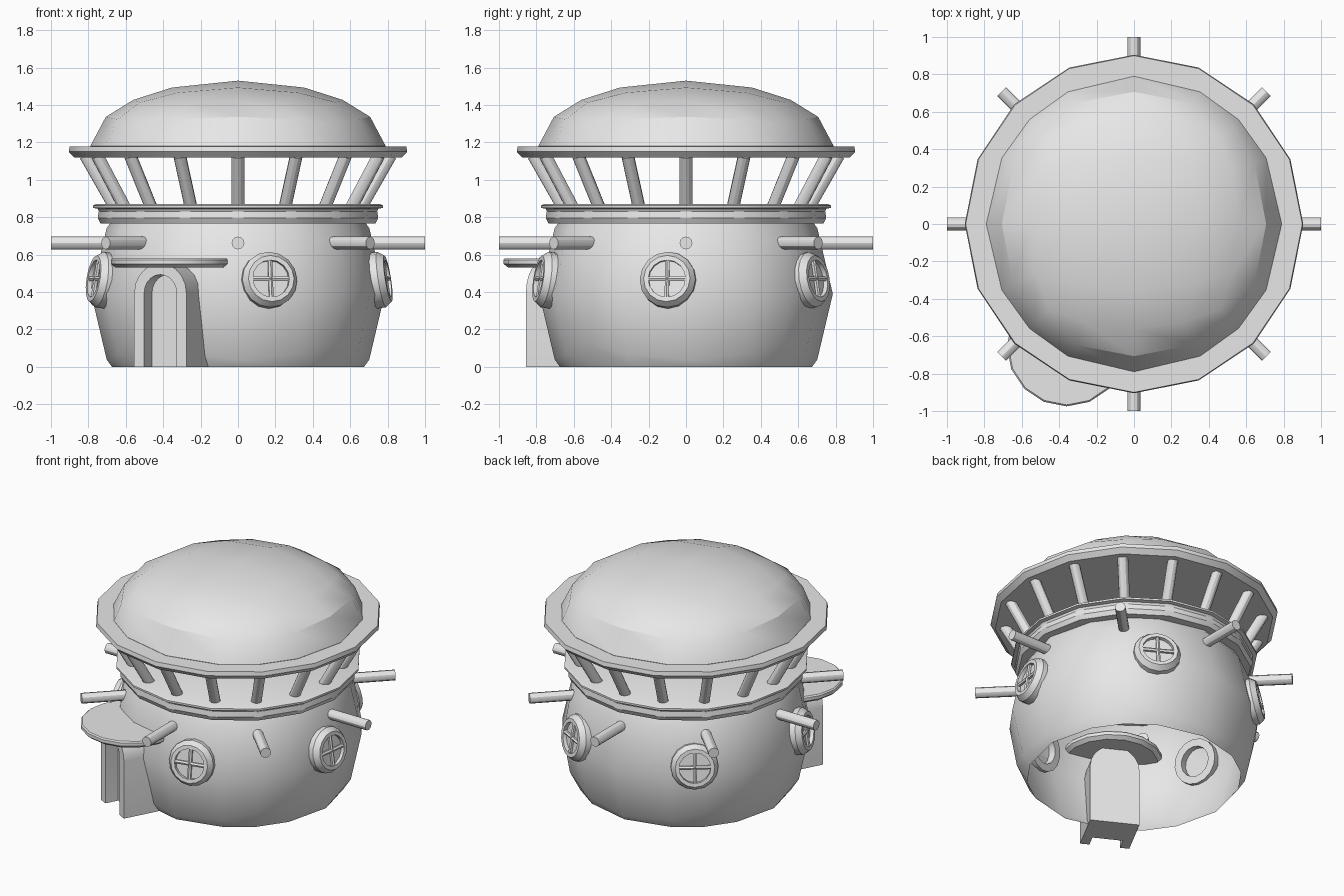
import bpy, bmesh
from math import sin, cos, pi, radians
from mathutils import Matrix, Vector

cube = bpy.data.objects.get("Cube")
if cube:
    bpy.data.objects.remove(cube, do_unlink=True)

GREY = (0.8, 0.8, 0.8, 1)
mat = bpy.data.materials.new("plain_grey")
mat.use_nodes = True
mat.diffuse_color = GREY
mat.node_tree.nodes["Principled BSDF"].inputs["Base Color"].default_value = GREY


def add(name, bm, matrix=Matrix()):
    """Turn a bmesh into a smooth-by-angle object."""
    me = bpy.data.meshes.new(name)
    bm.to_mesh(me)
    bm.free()
    me.materials.append(mat)
    ob = bpy.data.objects.new(name, me)
    bpy.context.collection.objects.link(ob)
    ob.matrix_world = matrix
    bpy.ops.object.select_all(action='DESELECT')
    ob.select_set(True)
    bpy.context.view_layer.objects.active = ob
    bpy.ops.object.shade_smooth_by_angle(angle=radians(30))
    return ob


def lathe(name, profile, matrix=Matrix(), sides=16, closed=False):
    """Spin (radius, z) points round the z axis."""
    bm = bmesh.new()
    rings = [[bm.verts.new((r * cos(2 * pi * i / sides), r * sin(2 * pi * i / sides), z))
              for i in range(sides)] for r, z in profile]
    pairs = list(zip(rings, rings[1:]))
    if closed:
        pairs.append((rings[-1], rings[0]))
    else:
        bm.faces.new(rings[0])
        bm.faces.new(rings[-1])
    for a, b in pairs:
        for i in range(sides):
            j = (i + 1) % sides
            bm.faces.new((a[i], a[j], b[j], b[i]))
    bmesh.ops.recalc_face_normals(bm, faces=bm.faces)
    return add(name, bm, matrix)


def rod(name, a, b, radius, sides=12, matrix=Matrix()):
    a, b = Vector(a), Vector(b)
    bm = bmesh.new()
    bmesh.ops.create_cone(bm, cap_ends=True, segments=sides, radius1=radius, radius2=radius,
                          depth=(b - a).length)
    turn = (b - a).to_track_quat('Z', 'Y').to_matrix().to_4x4()
    return add(name, bm, matrix @ Matrix.Translation((a + b) / 2) @ turn)


def rounded_cube(name, radius, squash, centre_z, low, high):
    """Ball made from a gridded cube, trimmed to a height range."""
    bm = bmesh.new()
    bmesh.ops.create_cube(bm, size=2)
    bmesh.ops.subdivide_edges(bm, edges=bm.edges[:], cuts=3, use_grid_fill=True)
    for v in bm.verts:
        v.co = v.co.normalized() * radius
        v.co.z = v.co.z * squash + centre_z
    for z, up in ((low, -1), (high, 1)):
        bmesh.ops.bisect_plane(bm, geom=bm.verts[:] + bm.edges[:] + bm.faces[:],
                               plane_co=(0, 0, z), plane_no=(0, 0, up), clear_outer=True)
    return add(name, bm)


def polar(r, degrees, z):
    a = radians(degrees)
    return Vector((r * cos(a), r * sin(a), z))


def facing(degrees, r, z, tilt=0):
    """Frame with local z pointing outward and local y up."""
    n = polar(cos(radians(tilt)), degrees, sin(radians(tilt)))
    return Matrix.Translation(polar(r, degrees, z)) @ n.to_track_quat('Z', 'Y').to_matrix().to_4x4()


def arch(half, spring, steps=10):
    """Outline from the lower right, over the top, to the lower left."""
    curve = [(half * cos(pi * i / steps), spring + half * sin(pi * i / steps))
             for i in range(steps + 1)]
    return [(half, 0)] + curve + [(-half, 0)]


def prism(name, outline, depth, matrix):
    bm = bmesh.new()
    face = bm.faces.new([bm.verts.new((x, y, 0)) for x, y in outline])
    top = bmesh.ops.extrude_face_region(bm, geom=[face])
    bmesh.ops.translate(bm, vec=(0, 0, depth),
                        verts=[g for g in top["geom"] if isinstance(g, bmesh.types.BMVert)])
    bmesh.ops.recalc_face_normals(bm, faces=bm.faces)
    return add(name, bm, matrix)


# Round hut wall and domed roof
rounded_cube("wall", 0.785, 1, 0.39, 0, 0.80)
rounded_cube("roof_dome", 0.79, 0.443, 1.18, 1.175, 2)

# Rims: lower band, balcony floor and roof plate
lathe("lower_band", [(0.735, 0.765), (0.75, 0.795), (0.745, 0.83), (0.70, 0.83)])
lathe("balcony_floor", [(0.74, 0.825), (0.75, 0.845), (0.775, 0.85), (0.775, 0.863), (0.76, 0.87)])
lathe("roof_plate", [(0.875, 1.118), (0.905, 1.15), (0.90, 1.178)])

# Leaning posts under the roof
for i in range(16):
    a = i * 22.5
    rod(f"post_{i + 1}", polar(0.655, a, 0.85), polar(0.815, a, 1.13), 0.034)

# Beam ends sticking out of the wall
for i in range(8):
    rod(f"beam_{i + 1}", polar(0.65, i * 45, 0.662), polar(1.0, i * 45, 0.662), 0.034)

# Porthole windows with crossbars
for i, a in enumerate((282.7, 352.7, 61, 129, 197)):
    m = facing(a, 0.70, 0.455, 9)
    lathe(f"window_frame_{i + 1}", [(0.15, 0), (0.15, 0.075), (0.125, 0.11), (0.10, 0.11), (0.10, 0)],
          m, closed=True)
    lathe(f"window_pane_{i + 1}", [(0.102, 0.05), (0.102, 0.085)], m)
    rod(f"window_bar_across_{i + 1}", (-0.105, 0, 0.095), (0.105, 0, 0.095), 0.013, 6, m)
    rod(f"window_bar_upright_{i + 1}", (0, -0.105, 0.095), (0, 0.105, 0.095), 0.013, 6, m)

# Arched doorway with recessed door and round canopy
door = facing(242, 0.58, 0)
prism("door_frame", arch(0.158, 0.395) + arch(0.098, 0.395)[::-1], 0.305, door)
prism("door_panel", arch(0.1, 0.395), 0.215, door)
lathe("door_canopy", [(0.295, 0.53), (0.32, 0.55), (0.32, 0.572), (0.312, 0.58)],
      Matrix.Translation((-0.36, -0.655, 0)))
